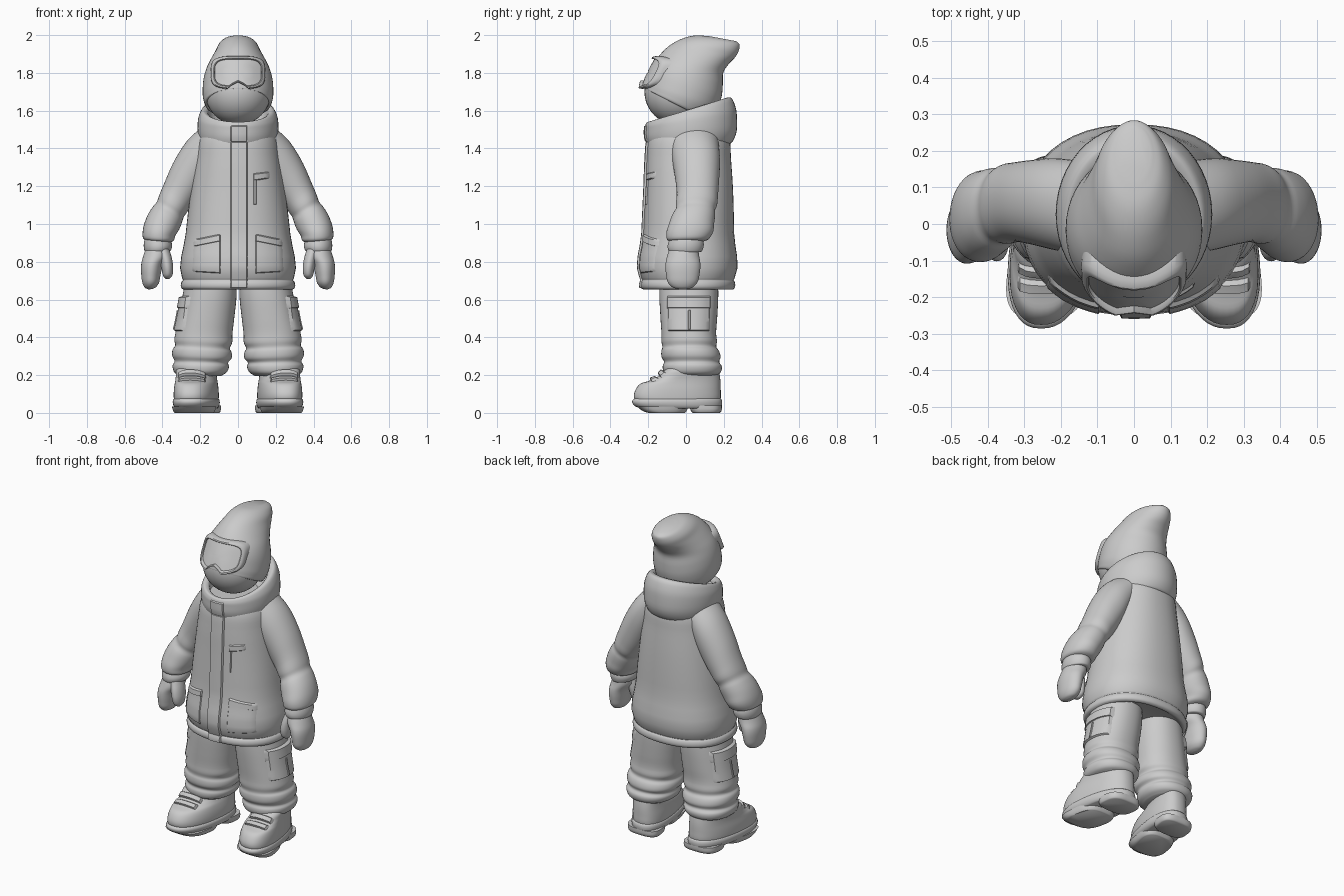
import bpy, bmesh, math
from mathutils import Vector
from mathutils.bvhtree import BVHTree


def finish(name, bm, mirror=False, angle=50):
    bmesh.ops.recalc_face_normals(bm, faces=bm.faces)
    me = bpy.data.meshes.new(name)
    bm.to_mesh(me)
    bm.free()
    ob = bpy.data.objects.new(name, me)
    bpy.context.collection.objects.link(ob)
    bpy.ops.object.select_all(action='DESELECT')
    ob.select_set(True)
    bpy.context.view_layer.objects.active = ob
    bpy.ops.object.shade_smooth_by_angle(angle=math.radians(angle))
    if mirror:
        ob.modifiers.new("Mirror", 'MIRROR').use_mirror_merge = False
    return ob


def smooth_rings(rings, steps):
    """Hermite interpolation between rings, using ring distances."""
    n, k = len(rings), len(rings[0])
    d = [max(1e-4, sum((a - b).length for a, b in zip(rings[i], rings[i + 1])) / k) for i in range(n - 1)]

    def slope(i, j):
        if i == 0:
            return (rings[1][j] - rings[0][j]) / d[0]
        if i == n - 1:
            return (rings[-1][j] - rings[-2][j]) / d[-1]
        a = (rings[i][j] - rings[i - 1][j]) / d[i - 1]
        b = (rings[i + 1][j] - rings[i][j]) / d[i]
        return (a * d[i] + b * d[i - 1]) / (d[i - 1] + d[i])

    out = []
    for i in range(n - 1):
        for s in range(steps):
            t = s / steps
            h = (2*t**3 - 3*t*t + 1, t**3 - 2*t*t + t, 3*t*t - 2*t**3, t**3 - t*t)
            out.append([rings[i][j] * h[0] + slope(i, j) * d[i] * h[1] + rings[i + 1][j] * h[2]
                        + slope(i + 1, j) * d[i] * h[3] for j in range(k)])
    return out + [rings[-1]]


def skin(name, rings, steps=4, mirror=False, angle=50):
    if steps > 1:
        rings = smooth_rings(rings, steps)
    bm = bmesh.new()
    vs = [[bm.verts.new(p) for p in r] for r in rings]
    k = len(vs[0])
    for a, b in zip(vs, vs[1:]):
        for j in range(k):
            bm.faces.new((a[j], a[(j + 1) % k], b[(j + 1) % k], b[j]))
    bm.faces.new(vs[0][::-1])
    bm.faces.new(vs[-1])
    return finish(name, bm, mirror, angle)


def oval(a, b, v, p=2.0, n=48):
    """Superellipse ring spanning a to b, with half width vector v."""
    c, u, pts = (a + b) / 2, (b - a) / 2, []
    for i in range(n):
        t = 2 * math.pi * i / n
        co, si = math.cos(t), math.sin(t)
        pts.append(c + u * math.copysign(abs(co) ** (2 / p), co) + v * math.copysign(abs(si) ** (2 / p), si))
    return pts


def loft_fb(name, rows, p=2.0, xs=(0, 0), **kw):
    """Rows: front y, front z, back y, back z, half width in x."""
    return skin(name, [oval(Vector((xs[0], fy, fz)), Vector((xs[1], by, bz)), Vector((w, 0, 0)), p)
                       for fy, fz, by, bz, w in rows], **kw)


def loft_io(name, rows, p=2.0, **kw):
    """Rows: inner x, inner z, outer x, outer z, centre y, half depth."""
    return skin(name, [oval(Vector((ax, cy, az)), Vector((bx, cy, bz)), Vector((0, r, 0)), p)
                       for ax, az, bx, bz, cy, r in rows], mirror=True, **kw)


def patch(name, target, corners, direction, thick=0.008, edge=0.008, mirror=False):
    """Raised panel projected on to the target surface."""
    me = target.data
    tree = BVHTree.FromPolygons([v.co for v in me.vertices], [p.vertices for p in me.polygons])
    c = [Vector(q) for q in corners]
    d = Vector(direction).normalized()

    def params(length):
        e, n = edge / length, max(3, int(length / 0.02))
        return [0] + [e + (1 - 2 * e) * i / n for i in range(n + 1)] + [1]
    us, vs = params((c[1] - c[0]).length), params((c[3] - c[0]).length)
    bm = bmesh.new()
    grid = []
    for v in vs:
        row = []
        for u in us:
            q = c[0].lerp(c[1], u).lerp(c[3].lerp(c[2], u), v)
            hit = tree.ray_cast(q - d * 0.5, d)[0] or tree.find_nearest(q)[0]
            rim = u in (0, 1) or v in (0, 1)
            row.append(bm.verts.new(hit - d * (-0.005 if rim else thick)))
        grid.append(row)
    for r, s in zip(grid, grid[1:]):
        for j in range(len(r) - 1):
            bm.faces.new((r[j], r[j + 1], s[j + 1], s[j]))
    return finish(name, bm, mirror, 35)


# Face ball
bm = bmesh.new()
bmesh.ops.create_uvsphere(bm, u_segments=40, v_segments=24, radius=0.175)
bmesh.ops.translate(bm, verts=bm.verts, vec=(0, -0.045, 1.70))
finish("face", bm)

# Hat with its tip flopping back
loft_fb("hat", [
    (-.200, 1.715, .09, 1.56, .155), (-.214, 1.715, .10, 1.555, .168), (-.218, 1.73, .15, 1.59, .183),
    (-.208, 1.77, .185, 1.66, .187), (-.19, 1.82, .195, 1.74, .180), (-.165, 1.86, .197, 1.80, .165),
    (-.13, 1.905, .225, 1.845, .142), (-.08, 1.95, .262, 1.885, .118), (-.01, 1.985, .280, 1.92, .1),
    (.05, 1.998, .283, 1.95, .075), (.12, 1.995, .265, 1.968, .045)])


# Goggles: curved outline with a nose notch, stepped into frame and lens
def goggle_ring(scale, depth, n=72):
    pts = []
    for i in range(n):
        t = 2 * math.pi * i / n
        co, si = math.cos(t), math.sin(t)
        x = .142 * math.copysign(abs(co) ** .55, co)
        z = .085 * math.copysign(abs(si) ** .55, si)
        if si < 0 and abs(x) < .05:
            z += .035 * (1 - (x / .05) ** 2)
        x, z = x * scale, 1.802 + z * (1 - (1 - scale) * 1.3)
        pts.append(Vector((x, -.242 + 3.5 * x * x + (z - 1.74) * .5 + depth, z)))
    return pts


skin("goggles", [goggle_ring(s, d) for s, d in (
    (.93, .07), (1, .05), (1.02, .01), (1.0, -.004), (.97, -.009), (.91, -.009),
    (.88, -.004), (.865, .008), (.6, .006), (.3, .005))], steps=1, angle=35)

# Jacket body
jacket = loft_fb("jacket", [(f, z, b, z, w) for z, f, b, w in (
    (.67, -.19, .21, .25), (.652, -.222, .245, .285), (.66, -.236, .257, .299), (.695, -.237, .257, .298),
    (.703, -.231, .252, .292), (.712, -.236, .257, .296), (.95, -.227, .255, .277), (1.2, -.216, .248, .247),
    (1.35, -.21, .238, .225), (1.45, -.2, .23, .208), (1.52, -.17, .2, .17))], p=2.25)

# Wide collar with folded hood
collar = loft_fb("hood_collar", [
    (-.17, 1.43, .20, 1.43, .17), (-.197, 1.415, .235, 1.425, .198), (-.211, 1.44, .257, 1.455, .207),
    (-.217, 1.50, .270, 1.55, .214), (-.215, 1.525, .262, 1.62, .207), (-.203, 1.54, .235, 1.67, .186),
    (-.182, 1.535, .205, 1.665, .167), (-.165, 1.49, .17, 1.59, .145), (-.1, 1.47, .1, 1.5, .08)])

# Front closure, pockets and zip
IN = (0, 1, 0)


def front_panel(name, target, xz, **kw):
    patch(name, target, [(x, -.2, z) for x, z in xz], IN, **kw)


front_panel("placket", jacket, [(-.042, .655), (.052, .655), (.052, 1.44), (-.042, 1.44)], thick=.01)
front_panel("collar_placket", collar, [(-.042, 1.43), (.052, 1.43), (.052, 1.525), (-.042, 1.525)], thick=.007)
front_panel("hip_pocket", jacket, [(.09, .735), (.245, .745), (.235, .915), (.09, .945)], mirror=True, thick=.006)
front_panel("hip_pocket_flap", jacket, [(.09, .905), (.24, .875), (.235, .92), (.09, .95)], mirror=True, thick=.012)
front_panel("chest_zip", jacket, [(.08, 1.10), (.1, 1.10), (.1, 1.27), (.08, 1.27)], thick=.007, edge=.005)
front_panel("chest_flap", jacket, [(.08, 1.225), (.17, 1.24), (.17, 1.28), (.08, 1.27)], thick=.009)

# Sleeves, with a pinched elbow fold
loft_io("sleeve", [
    (.10, 1.36, .16, 1.535, .04, .13), (.17, 1.22, .27, 1.44, .055, .125), (.215, 1.14, .345, 1.32, .06, .115),
    (.25, 1.09, .393, 1.21, .06, .109), (.275, 1.055, .418, 1.15, .055, .109), (.288, 1.035, .430, 1.117, .05, .104),
    (.296, 1.01, .452, 1.09, .042, .112), (.312, .97, .484, 1.035, .03, .119), (.333, .935, .504, .965, .018, .122),
    (.342, .91, .502, .925, .008, .108), (.37, .90, .48, .91, .0, .08)], p=2.1)

# Cuffs and mittens
loft_io("cuff", [
    (.375, .925, .475, .925, 0, .07), (.358, .915, .494, .917, 0, .088), (.353, .905, .497, .908, 0, .092),
    (.352, .868, .496, .862, -.003, .092), (.357, .858, .492, .853, -.003, .087), (.38, .855, .47, .85, -.003, .06)])
loft_io("mitten", [
    (.37, .88, .485, .88, -.01, .074), (.37, .83, .502, .83, -.015, .085), (.395, .79, .512, .79, -.016, .092),
    (.41, .73, .512, .73, -.017, .088), (.42, .685, .505, .685, -.018, .075), (.435, .665, .493, .663, -.018, .052),
    (.455, .655, .475, .654, -.018, .02)])
loft_io("thumb", [
    (.365, .87, .43, .86, -.035, .05), (.348, .81, .412, .80, -.045, .055), (.343, .76, .403, .755, -.05, .05),
    (.349, .725, .395, .723, -.05, .036), (.363, .71, .383, .71, -.05, .015)])

# Trouser legs, bunched at the bottom
leg = loft_io("trouser_leg", [
    (.02, .75, .27, .75, .015, .15), (.008, .64, .29, .64, .015, .156), (.02, .5, .315, .5, .015, .15),
    (.03, .41, .332, .42, .015, .145), (.031, .37, .337, .385, .017, .147), (.043, .34, .333, .355, .018, .143),
    (.034, .32, .345, .338, .022, .152), (.035, .287, .348, .302, .027, .156), (.052, .265, .336, .272, .03, .146),
    (.048, .245, .346, .252, .033, .156), (.06, .215, .336, .213, .033, .15), (.09, .195, .30, .195, .033, .12)], p=2.2)


def side_panel(name, y0, y1, z0, z1, thick):
    patch(name, leg, [(.3, y0, z0), (.3, y1, z0), (.3, y1, z1), (.3, y0, z1)], (-1, 0, 0), thick, mirror=True)


side_panel("cargo_pocket", -.10, .13, .43, .59, .012)
side_panel("cargo_flap", -.105, .135, .55, .62, .019)
side_panel("cargo_pleat", .005, .03, .435, .55, .017)

# Boots, toes turned slightly outward
toe_out = dict(xs=(.254, .188), p=2.35, mirror=True)
boot = loft_fb("boot_upper", [
    (-.268, .06, .18, .06, .110), (-.276, .085, .184, .08, .112), (-.266, .125, .184, .12, .111),
    (-.240, .155, .183, .16, .106), (-.195, .170, .18, .19, .102), (-.15, .192, .175, .215, .1),
    (-.125, .218, .165, .24, .098), (-.10, .235, .15, .25, .09)], **toe_out)
loft_fb("boot_sole", [
    (-.235, .022, .178, .022, .098), (-.268, .034, .185, .026, .109), (-.283, .05, .19, .04, .116),
    (-.283, .068, .19, .068, .116), (-.272, .076, .184, .076, .110)], steps=2, **toe_out)
loft_fb("boot_front_tread", [
    (-.20, 0, -.005, 0, .098), (-.225, .008, .002, .008, .105), (-.262, .035, .015, .035, .113)],
    xs=(.25, .215), p=3, mirror=True, steps=2)
loft_fb("boot_heel", [
    (.035, 0, .178, 0, .098), (.028, .006, .186, .006, .104), (.018, .04, .189, .04, .107)],
    xs=(.208, .19), p=3, mirror=True, steps=2)

# Instep straps
for name, y, z, w in (("lower_strap", -.175, .185, .075), ("upper_strap", -.135, .215, .078)):
    patch(name, boot, [(.245 - w, y - .014, z - .014), (.245 + w, y - .014, z - .014),
                       (.245 + w, y + .014, z + .014), (.245 - w, y + .014, z + .014)],
          (0, .7, -.7), .014, mirror=True)
